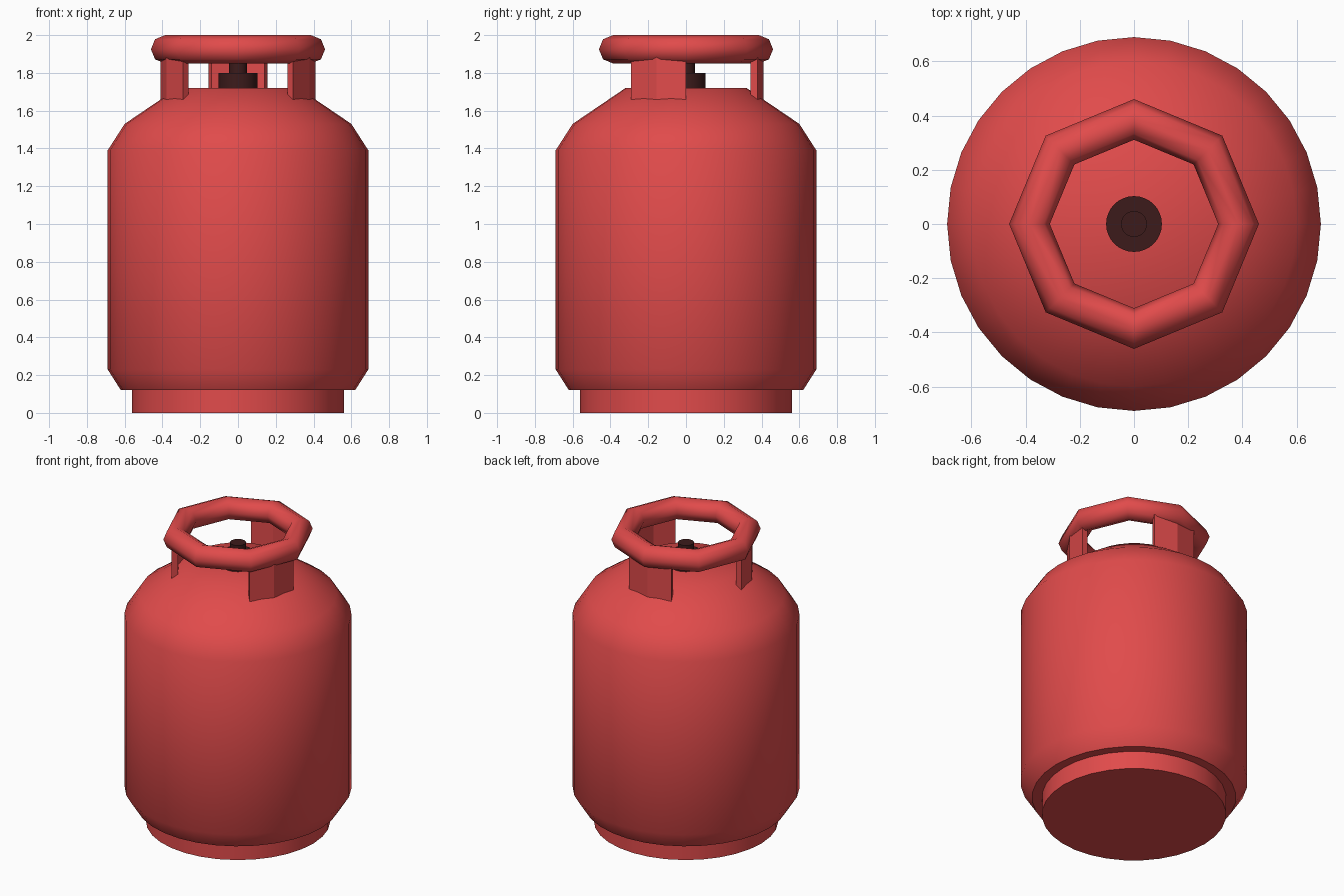
import bpy, bmesh, math
from math import cos, sin, pi, radians

if "Cube" in bpy.data.objects:
    bpy.data.objects.remove(bpy.data.objects["Cube"])


def material(name, rgb):
    mat = bpy.data.materials.new(name)
    mat.diffuse_color = (*rgb, 1.0)
    mat.use_nodes = True
    mat.node_tree.nodes["Principled BSDF"].inputs["Base Color"].default_value = mat.diffuse_color
    return mat


RED = material("red_paint", (0.75, 0.07, 0.07))
DARK = material("dark_metal", (0.045, 0.011, 0.011))


def finish(name, bm, mat, angle=50):
    bmesh.ops.recalc_face_normals(bm, faces=bm.faces[:])
    mesh = bpy.data.meshes.new(name)
    bm.to_mesh(mesh)
    bm.free()
    mesh.materials.append(mat)
    obj = bpy.data.objects.new(name, mesh)
    bpy.context.collection.objects.link(obj)
    bpy.ops.object.select_all(action='DESELECT')
    obj.select_set(True)
    bpy.context.view_layer.objects.active = obj
    bpy.ops.object.shade_smooth_by_angle(angle=radians(angle))
    return obj


def lathe(name, profile, sides, mat, angle=50):
    """Turn (radius, z) points around z and cap both ends."""
    bm = bmesh.new()
    rings = [[bm.verts.new((r * cos(2 * pi * i / sides), r * sin(2 * pi * i / sides), z))
              for i in range(sides)] for r, z in profile]
    for a, b in zip(rings, rings[1:]):
        for i in range(sides):
            j = (i + 1) % sides
            bm.faces.new((a[i], a[j], b[j], b[i]))
    bm.faces.new(rings[0])
    bm.faces.new(rings[-1])
    return finish(name, bm, mat, angle)


def torus(name, major, minor, z, segments, sides, mat):
    bm = bmesh.new()
    rings = []
    for i in range(segments):
        a = 2 * pi * i / segments
        ring = []
        for k in range(sides):
            t = 2 * pi * k / sides
            r = major + minor * cos(t)
            ring.append(bm.verts.new((r * cos(a), r * sin(a), z + minor * sin(t))))
        rings.append(ring)
    for i in range(segments):
        a, b = rings[i], rings[(i + 1) % segments]
        for k in range(sides):
            n = (k + 1) % sides
            bm.faces.new((a[k], b[k], b[n], a[n]))
    return finish(name, bm, mat, 60)


def curved_plate(name, centre, r_in, r_out, z0, z1, mat):
    """Upright plate of two panels, 45 degrees of a 16-sided ring."""
    bm = bmesh.new()
    cols = []
    for step in (-22.5, 0, 22.5):
        a = radians(centre + step)
        cols.append([bm.verts.new((r * cos(a), r * sin(a), z))
                     for r, z in ((r_in, z0), (r_out, z0), (r_out, z1), (r_in, z1))])
    for a, b in zip(cols, cols[1:]):
        for k in range(4):
            n = (k + 1) % 4
            bm.faces.new((a[k], b[k], b[n], a[n]))
    bm.faces.new(cols[0])
    bm.faces.new(cols[-1])
    return finish(name, bm, mat, 15)


# Tank with chamfered bottom and sloping shoulder
lathe("tank_body", [(0.62, 0.12), (0.69, 0.23), (0.69, 1.39), (0.60, 1.53), (0.32, 1.72)],
      32, RED)

# Foot ring
lathe("foot_ring", [(0.56, 0.0), (0.56, 0.13)], 32, RED)

# Valve: wide collar and narrow stem
lathe("valve_collar", [(0.103, 1.70), (0.103, 1.80)], 32, DARK)
lathe("valve_stem", [(0.048, 1.78), (0.048, 1.87)], 32, DARK)

# Eight-sided carrying handle
torus("handle_ring", 0.386, 0.075, 1.925, 8, 8, RED)

# Three handle supports
for label, azimuth in (("back", 90), ("left", 202.5), ("right", -22.5)):
    curved_plate("handle_support_" + label, azimuth, 0.37, 0.41, 1.66, 1.90, RED)
